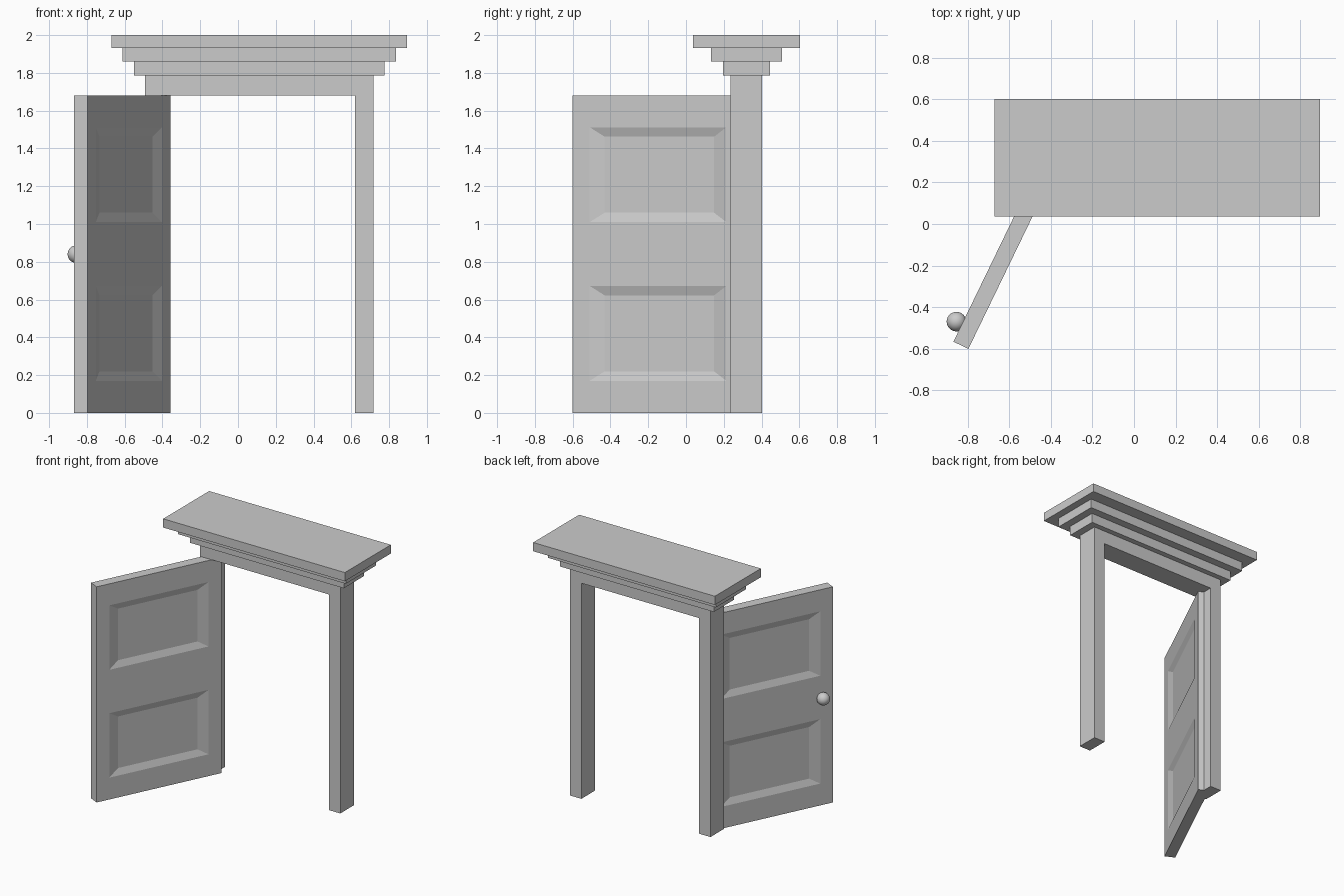
import bpy, bmesh
from math import radians
from mathutils import Vector

if "Cube" in bpy.data.objects:
    bpy.data.objects.remove(bpy.data.objects["Cube"])


def make_object(name, bm):
    bmesh.ops.remove_doubles(bm, verts=bm.verts, dist=1e-5)
    bmesh.ops.recalc_face_normals(bm, faces=bm.faces)
    mesh = bpy.data.meshes.new(name)
    bm.to_mesh(mesh)
    bm.free()
    obj = bpy.data.objects.new(name, mesh)
    bpy.context.collection.objects.link(obj)
    return obj


def quad(bm, *pts):
    bm.faces.new([bm.verts.new(p) for p in pts])


def box(name, x0, x1, y0, y1, z0, z1):
    bm = bmesh.new()
    bmesh.ops.create_cube(bm, size=1)
    for v in bm.verts:
        v.co = Vector(((x0 + x1) / 2 + v.co.x * (x1 - x0),
                       (y0 + y1) / 2 + v.co.y * (y1 - y0),
                       (z0 + z1) / 2 + v.co.z * (z1 - z0)))
    return make_object(name, bm)


CX, CY = 0.112, 0.32
LINTEL, HEAD = 1.68, 1.785

# Door frame: one U-shaped profile extruded through its depth
bm = bmesh.new()
half_out, half_in = 0.605, 0.508
half = [(half_in, 0), (half_out, 0), (half_out, HEAD)]
right = [(half_in, LINTEL)] + half
profile = right + [(-x, z) for x, z in reversed(right)]
face = bm.faces.new([bm.verts.new((CX + x, 0.235, z)) for x, z in profile])
ext = bmesh.ops.extrude_face_region(bm, geom=[face], use_keep_orig=True)
moved = [g for g in ext["geom"] if isinstance(g, bmesh.types.BMVert)]
bmesh.ops.translate(bm, vec=(0, 0.168, 0), verts=moved)
make_object("door_frame", bm)

# Stepped cornice
for i, (hx, hy, z0, z1) in enumerate([(0.663, 0.125, HEAD, 1.86),
                                      (0.724, 0.187, 1.86, 1.932),
                                      (0.783, 0.283, 1.932, 2.0)]):
    box(f"cornice_step_{i + 1}", CX - hx, CX + hx, CY - hy, CY + hy, z0, z1)

# Door leaf with two recessed, bevelled panels on each side
W, T, DEPTH = 1.01, 0.04, 0.017
xs = [0, 0.105, 0.908, W]
zs = [0, 0.17, 0.672, 1.01, 1.512, LINTEL]
bm = bmesh.new()
for side in (-1, 1):
    y, yi = side * T, side * (T - DEPTH)
    for i in range(3):
        for j in range(5):
            a, b, c, d = xs[i], xs[i + 1], zs[j], zs[j + 1]
            outer = [(a, y, c), (b, y, c), (b, y, d), (a, y, d)]
            if i == 1 and j in (1, 3):
                a, b, c, d = a + 0.08, b - 0.08, c + 0.05, d - 0.05
                inner = [(a, yi, c), (b, yi, c), (b, yi, d), (a, yi, d)]
                quad(bm, *inner)
                for k in range(4):
                    n = (k + 1) % 4
                    quad(bm, outer[k], outer[n], inner[n], inner[k])
            else:
                quad(bm, *outer)
# Door edges
for a, b in zip(xs, xs[1:]):
    for z in (0, LINTEL):
        quad(bm, (a, -T, z), (b, -T, z), (b, T, z), (a, T, z))
for c, d in zip(zs, zs[1:]):
    for x in (0, W):
        quad(bm, (x, -T, c), (x, -T, d), (x, T, d), (x, T, c))
door = make_object("door", bm)
door.location = (-0.393, 0.325, 0)
door.rotation_euler.z = radians(180 + 64.15)

# Door knob
bpy.ops.mesh.primitive_uv_sphere_add(segments=32, ring_count=16, radius=0.047,
                                     location=(-0.855, -0.47, 0.84))
bpy.context.object.name = "door_knob"
bpy.ops.object.shade_smooth()
